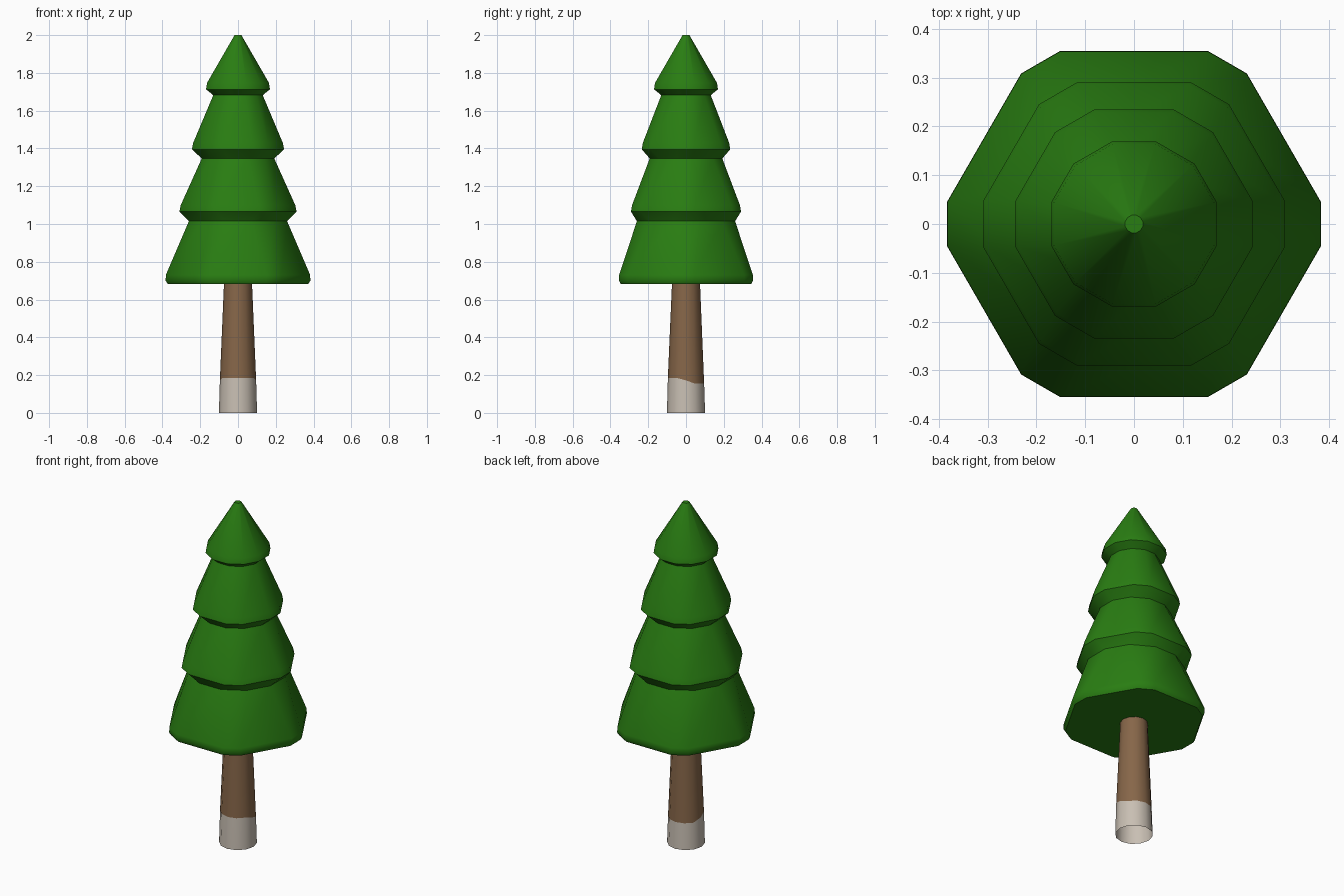
import bpy, bmesh, math

if "Cube" in bpy.data.objects:
    bpy.data.objects.remove(bpy.data.objects["Cube"])


def material(name, rgb):
    m = bpy.data.materials.new(name)
    m.diffuse_color = (*rgb, 1)
    m.use_nodes = True
    m.node_tree.nodes["Principled BSDF"].inputs["Base Color"].default_value = m.diffuse_color
    return m


green = material("needle green", (0.022, 0.205, 0.006))
brown = material("bark brown", (0.24, 0.133, 0.066))
white = material("pale bark", (0.58, 0.52, 0.45))


def loft(name, rings, mats, cap_bottom, cap_top, rule=None):
    """Skin a stack of rings with equal point counts."""
    bm = bmesh.new()
    loops = [[bm.verts.new(p) for p in ring] for ring in rings]
    n = len(loops[0])
    for k, (a, b) in enumerate(zip(loops, loops[1:])):
        for i in range(n):
            j = (i + 1) % n
            f = bm.faces.new((a[i], a[j], b[j], b[i]))
            if rule:
                f.material_index = rule(k)
    if cap_bottom:
        bm.faces.new(loops[0][::-1])
    if cap_top:
        bm.faces.new(loops[-1])
    mesh = bpy.data.meshes.new(name)
    bm.to_mesh(mesh)
    bm.free()
    for m in mats:
        mesh.materials.append(m)
    ob = bpy.data.objects.new(name, mesh)
    bpy.context.collection.objects.link(ob)
    bpy.ops.object.select_all(action='DESELECT')
    ob.select_set(True)
    bpy.context.view_layer.objects.active = ob
    bpy.ops.object.shade_smooth_by_angle(angle=math.radians(40))
    return ob


def hex_ring(r, z, half):
    """Hexagon with cut corners: corner distance r, half corner width."""
    pts = []
    for k in range(6):
        c, s = math.cos(k * math.pi / 3), math.sin(k * math.pi / 3)
        for t in (-half, half):
            pts.append((r * c - t * s, r * s + t * c, z))
    return pts


# Foliage: four stacked tiers, wide rims cut by a constant bevel, round necks
T15 = math.tan(math.radians(15))
CUT = 0.046
profile = [(0.372, 0.683, CUT), (0.383, 0.70, CUT), (0.382, 0.73, CUT),
           (0.26, 1.015, 0), (0.310, 1.066, CUT), (0.303, 1.10, CUT),
           (0.192, 1.347, 0), (0.244, 1.395, CUT), (0.237, 1.43, CUT),
           (0.131, 1.682, 0), (0.169, 1.713, CUT), (0.164, 1.747, 0.044),
           (0.018, 2.0, 0)]
loft("foliage", [hex_ring(r, z, h or r * T15) for r, z, h in profile],
     [green], True, True)


# Trunk: tapered open tube with an uneven pale foot
def trunk_ring(r, height):
    pts = []
    for i in range(12):
        a = math.radians(30 * i)
        pts.append((r * math.cos(a), r * math.sin(a), height(math.sin(a))))
    return pts


def paint_line(s):
    return 0.185 if s < -0.3 else 0.172 if s < 0.3 else 0.155


loft("trunk", [trunk_ring(0.101, lambda s: 0.0),
               trunk_ring(0.096, paint_line),
               trunk_ring(0.074, lambda s: 0.69)],
     [white, brown], False, False, rule=lambda k: k)
